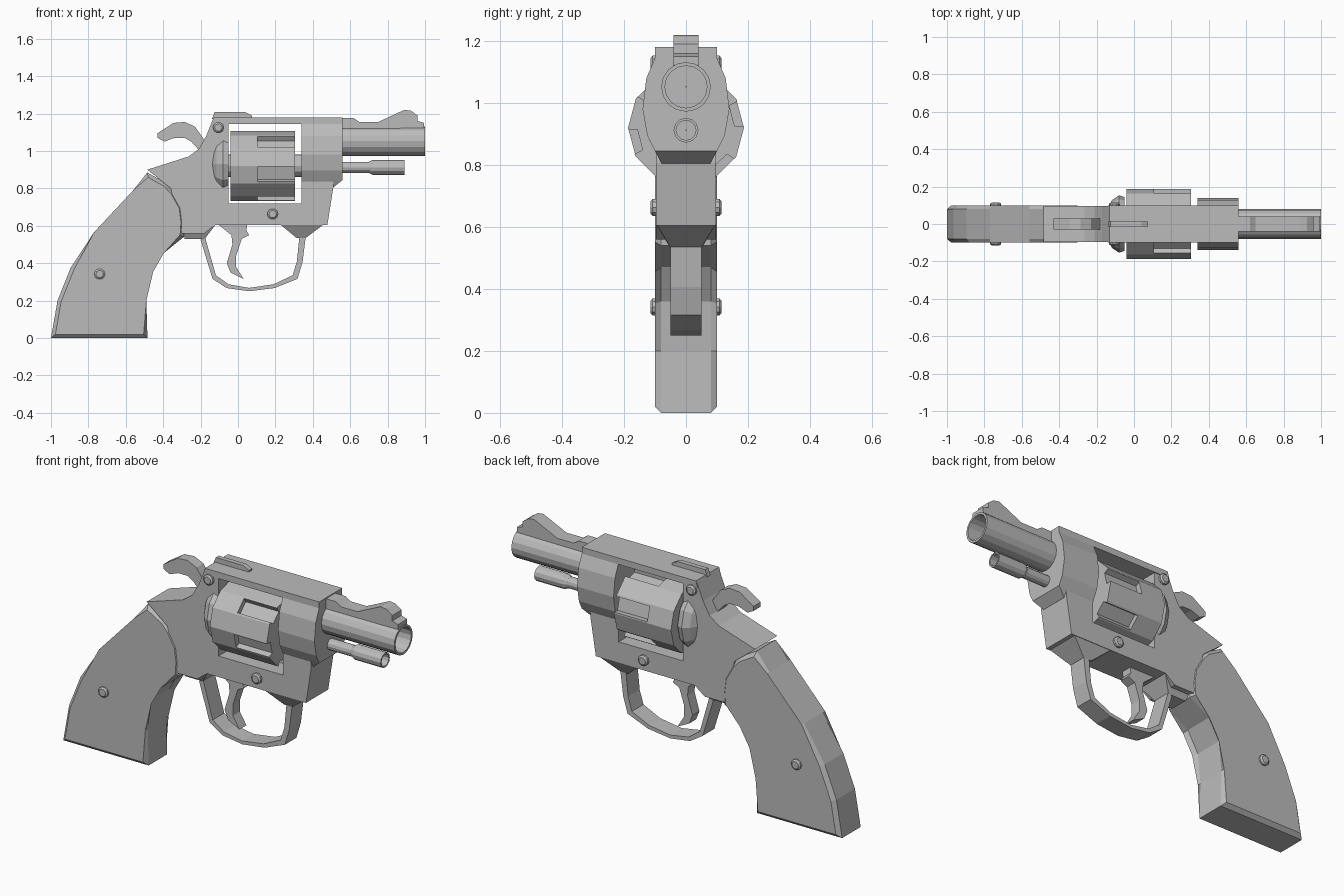
import bpy, bmesh, math
from mathutils import Vector

if "Cube" in bpy.data.objects:
    bpy.data.objects.remove(bpy.data.objects["Cube"])

steel = bpy.data.materials.new("grey_steel")
steel.diffuse_color = (0.5, 0.5, 0.5, 1)
steel.use_nodes = True
steel.node_tree.nodes["Principled BSDF"].inputs["Base Color"].default_value = steel.diffuse_color


def finish(name, bm):
    bmesh.ops.recalc_face_normals(bm, faces=bm.faces)
    me = bpy.data.meshes.new(name)
    bm.to_mesh(me)
    bm.free()
    me.materials.append(steel)
    ob = bpy.data.objects.new(name, me)
    bpy.context.collection.objects.link(ob)
    return ob


def loft(name, rings, caps=True, closed=False, bevel=0):
    """Skin a list of equal-length rings of 3D points."""
    bm = bmesh.new()
    vs = [[bm.verts.new(p) for p in r] for r in rings]
    n = len(vs[0])
    pairs = list(zip(vs, vs[1:])) + ([(vs[-1], vs[0])] if closed else [])
    for a, b in pairs:
        for i in range(n):
            j = (i + 1) % n
            bm.faces.new((a[i], a[j], b[j], b[i]))
    if caps:
        ends = [bm.faces.new(vs[0]), bm.faces.new(vs[-1])]
        if bevel:
            edges = list({e for f in ends for e in f.edges})
            bmesh.ops.bevel(bm, geom=edges, offset=bevel, segments=1, affect='EDGES')
    return finish(name, bm)


def slab(name, pts, half, bevel=0):
    """Side profile (x, z) extruded across y."""
    return loft(name, [[(x, y, z) for x, z in pts] for y in (-half, half)], bevel=bevel)


def bar(name, pts, x0, x1):
    """Cross-section (y, z) extruded along x."""
    return loft(name, [[(x, y, z) for y, z in pts] for x in (x0, x1)])


def lathe(name, prof, zc, n=12, squash=1, caps=True, closed=False):
    """Profile (x, r) turned about an x-parallel axis at height zc."""
    ang = [2 * math.pi * i / n for i in range(n)]
    return loft(name, [[(x, -r * squash * math.cos(a), zc + r * math.sin(a)) for a in ang]
                       for x, r in prof], caps, closed)


def flare(name, top, bottom):
    """Tapered block between two rectangles (x0, x1, half_y, z)."""
    return loft(name, [[(a, -h, z), (b, -h, z), (b, h, z), (a, h, z)]
                       for a, b, h, z in (top, bottom)])


# Grip with chamfered rim
slab("grip", [(-1, 0), (-.965, .2), (-.895, .375), (-.77, .565), (-.56, .79), (-.485, .885),
              (-.38, .825), (-.34, .78), (-.295, .70), (-.285, .62), (-.29, .54), (-.41, .47),
              (-.473, .36), (-.49, .2), (-.484, 0)], .1, .02)

# Frame: open-topped body, then the strap that closes the cylinder window
slab("frame", [(-.485, .90), (-.265, .97), (-.21, 1.01), (-.17, 1.08), (-.13, 1.18),
               (-.05, 1.18), (-.05, .72), (.34, .72), (.34, 1.1), (.5, 1.1), (.51, .807),
               (.478, .605), (-.12, .605), (-.18, .56), (-.30, .56), (-.36, .80)], .096)
slab("top_strap", [(-.14, 1.145), (-.13, 1.18), (.36, 1.18), (.36, 1.145)], .1)
slab("rear_sight", [(-.14, 1.17), (-.125, 1.207), (.04, 1.207), (.075, 1.19), (.075, 1.17)], .013)

# Barrel housing, wider than the frame
half = [(.1, 1.18), (.1, 1.145), (.128, 1.08), (.14, .98), (.125, .895), (.1, .845)]
bar("barrel_housing", half + [(-y, z) for y, z in reversed(half)], .34, .56)
flare("housing_underside", (.34, .56, .1, .845), (.34, .51, .078, .805))

# Rounded shield behind the cylinder
lathe("recoil_shield", [(-.165, .06), (-.115, .145), (-.08, .17), (-.05, .16)], .93, 12, .9)

# Cylinder: plain rear drum and fluted front on alternate sides
R, ZC = .187, .92
lathe("cylinder_rear", [(-.04, R), (.105, R)], ZC)
flutes = []
for k in range(12):
    steps = [(0, R)]
    if k % 2:
        steps = [(0, R), (3, R * .995), (3, R - .03), (28, R - .03), (28, R * .995)]
    for d, r in steps:
        a = math.radians(30 * k + d)
        flutes.append((-r * math.cos(a), ZC + r * math.sin(a)))
bar("cylinder_front", flutes, .105, .305)
lathe("cylinder_axle", [(-.06, .06), (.36, .06)], ZC)

# Hollow barrel, front sight and ejector rod
lathe("barrel", [(.55, .08), (1, .08), (1, .068), (.58, .068), (.58, .001), (.55, .001)],
      1.052, 16, caps=False, closed=True)
slab("front_sight", [(.55, 1.12), (.55, 1.175), (.62, 1.175), (.65, 1.155), (.75, 1.155),
                     (.89, 1.22), (.925, 1.215), (.96, 1.19), (.96, 1.16), (.995, 1.15),
                     (.995, 1.122)], .04)
lathe("ejector_rod", [(.55, .03), (.70, .03), (.72, .04), (.89, .04), (.89, .032),
                      (.80, .032), (.80, .001), (.55, .001)], .912, 12, caps=False, closed=True)

# Trigger guard: one strip with paired outer and inner points
outer = [(-.20, .525), (-.136, .316), (-.06, .267), (.06, .25), (.195, .267), (.318, .316),
         (.345, .406), (.362, .54)]
inner = [(-.175, .535), (-.118, .335), (-.05, .287), (.06, .268), (.19, .287), (.292, .335),
         (.315, .41), (.328, .54)]
loft("trigger_guard", [[(a, -.05, b), (a, .05, b), (c, .05, d), (c, -.05, d)]
                       for (a, b), (c, d) in zip(outer, inner)])
flare("guard_front_base", (.227, .457, .094, .606), (.313, .362, .05, .535))
flare("guard_rear_base", (-.30, -.12, .094, .606), (-.285, -.178, .05, .53))

# Trigger and hammer
slab("trigger", [(-.11, .61), (-.035, .55), (-.03, .50), (-.06, .40), (-.04, .35), (.03, .315),
                 (-.01, .38), (-.01, .44), (.02, .53), (.06, .55), (.045, .575), (.05, .61)], .03)
slab("hammer", [(-.15, .98), (-.18, 1.06), (-.195, 1.08), (-.23, 1.13), (-.285, 1.155),
                (-.345, 1.15), (-.43, 1.095), (-.43, 1.07), (-.393, 1.05), (-.34, 1.07),
                (-.285, 1.07), (-.25, 1.05), (-.205, 1.0), (-.2, .97)], .03)

# Screws running through to both sides
for name, x, z in (("upper_screw", -.105, 1.125), ("lower_screw", .185, .663),
                   ("grip_screw", -.74, .342)):
    rings = [(-.115, .02), (-.108, .029), (.108, .029), (.115, .02)]
    loft(name, [[(x + r * math.cos(i * math.pi / 5), y, z + r * math.sin(i * math.pi / 5))
                 for i in range(10)] for y, r in rings])
